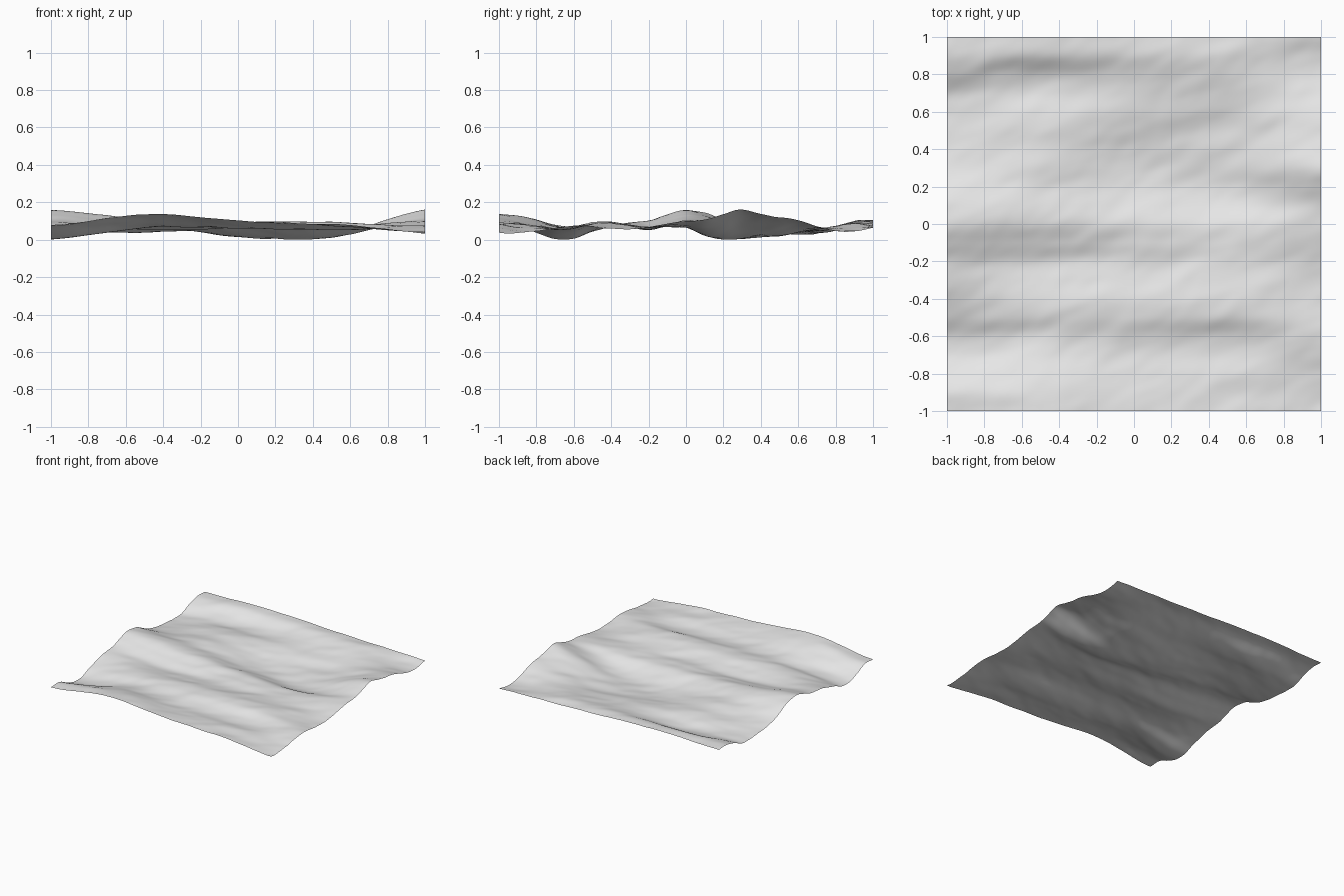
import bpy
import bmesh
from mathutils import Vector, noise

cube = bpy.data.objects.get("Cube")
if cube:
    bpy.data.objects.remove(cube, do_unlink=True)

# Wave profiles running front to back, one per evenly spaced column from
# right (-x) to left (+x); heights in thousandths of a unit
PROFILES = [
    [80, 85, 45, 8, 15, 50, 80, 98, 110, 138, 165, 153, 105, 65, 50, 42, 36, 42, 80, 102, 100],
    [143, 137, 112, 80, 70, 88, 90, 72, 62, 90, 116, 108, 90, 88, 80, 80, 68, 47, 58, 105, 112],
    [110, 100, 82, 70, 75, 98, 100, 82, 66, 80, 88, 60, 30, 20, 28, 46, 60, 62, 76, 100, 100],
    [90, 82, 78, 60, 68, 98, 100, 86, 72, 78, 72, 32, 16, 28, 32, 34, 50, 62, 80, 90, 82],
    [45, 45, 50, 74, 80, 75, 66, 66, 76, 92, 106, 112, 142, 168, 146, 126, 110, 80, 52, 52, 70],
]
GRID = 120


def spline(values, t):
    """Smooth curve through evenly spaced values, t from 0 to 1."""
    last = len(values) - 1
    i = min(int(t * last), last - 1)
    f = t * last - i
    a, b, c, d = (values[max(0, min(last, i + k))] for k in (-1, 0, 1, 2))
    return b + f / 2 * (c - a + f * (2 * a - 5 * b + 4 * c - d + f * (3 * (b - c) + d - a)))


def height(x, y):
    u, v = (x + 1) / 2, (y + 1) / 2
    swell = spline([spline(p, v) for p in PROFILES], u) / 1000
    # Small slanted ripples riding on the swell
    ripple = noise.noise(Vector((x * 4 - y * 2, y * 8 - x * 2, 3)))
    fine = noise.noise(Vector((x * 9, y * 14 - x * 5, 7)))
    return swell + ripple * 0.007 + fine * 0.002


# Open wavy sheet
bm = bmesh.new()
bmesh.ops.create_grid(bm, x_segments=GRID, y_segments=GRID, size=1)
for v in bm.verts:
    v.co.z = height(v.co.x, v.co.y)
lowest = min(v.co.z for v in bm.verts)
bmesh.ops.translate(bm, verts=bm.verts, vec=(0, 0, -lowest))
for f in bm.faces:
    f.smooth = True
mesh = bpy.data.meshes.new("water_surface")
bm.to_mesh(mesh)
bm.free()
water = bpy.data.objects.new("water_surface", mesh)
bpy.context.collection.objects.link(water)

# Plain pale grey
grey = bpy.data.materials.new("pale_grey")
grey.use_nodes = True
colour = (0.8, 0.8, 0.8, 1)
grey.diffuse_color = colour
grey.node_tree.nodes["Principled BSDF"].inputs["Base Color"].default_value = colour
mesh.materials.append(grey)
